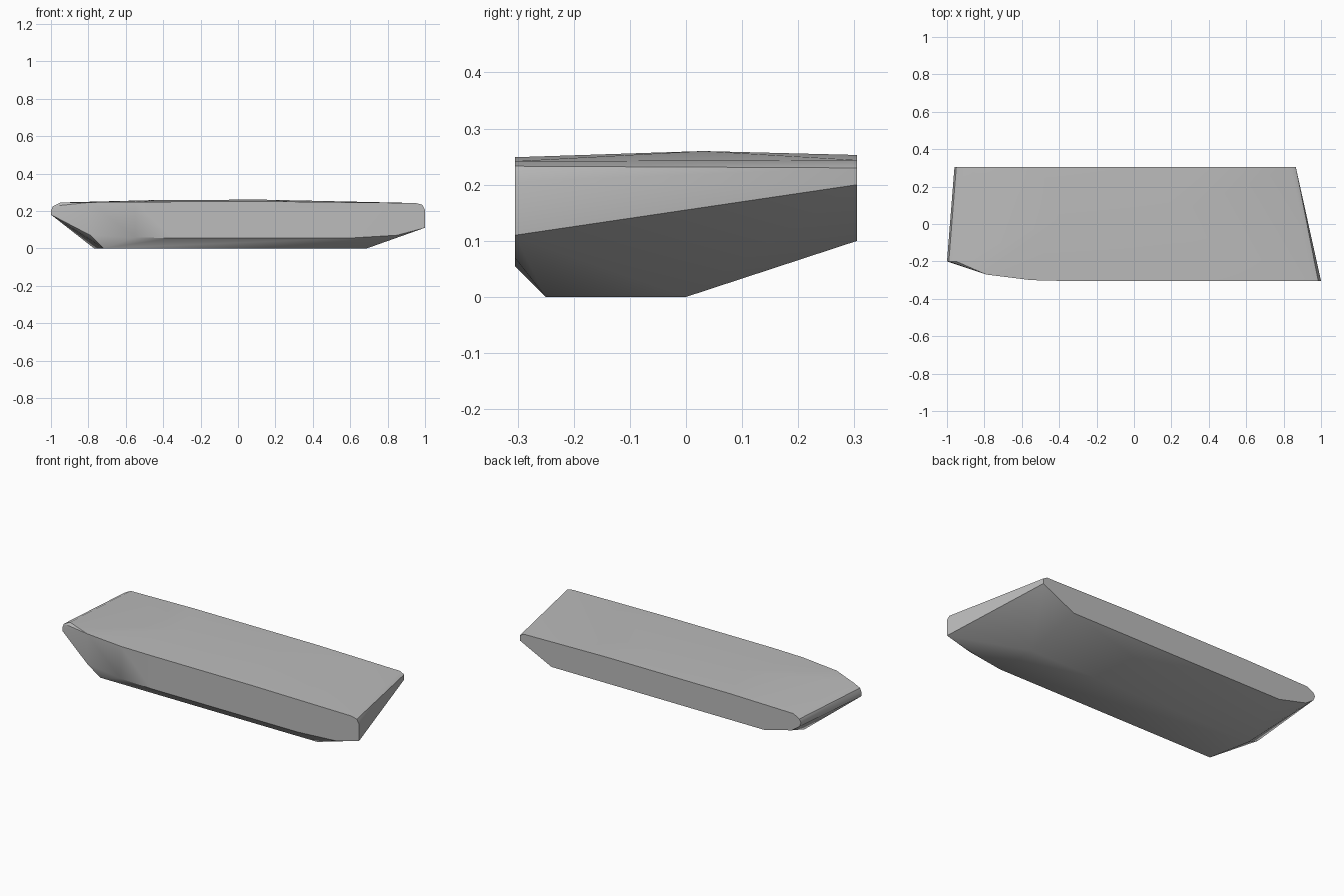
import bpy
import bmesh
import math

default_cube = bpy.data.objects.get("Cube")
if default_cube:
    bpy.data.objects.remove(default_cube, do_unlink=True)


def make_material(name, colour):
    material = bpy.data.materials.new(name)
    material.use_nodes = True
    material.diffuse_color = colour
    material.node_tree.nodes["Principled BSDF"].inputs["Base Color"].default_value = colour
    return material


def skin_sections(name, sections, material):
    """Stretch a tight convex skin over (x, z) outlines placed along y."""
    bm = bmesh.new()
    for y, outline in sections:
        for x, z in outline:
            bm.verts.new((x, y, z))
    hull = bmesh.ops.convex_hull(bm, input=bm.verts[:])
    spare = {v for key in ("geom_interior", "geom_unused") for v in hull[key]
             if isinstance(v, bmesh.types.BMVert)}
    bmesh.ops.delete(bm, geom=list(spare), context="VERTS")
    # Merge the triangles that lie in one plane
    bmesh.ops.dissolve_limit(bm, angle_limit=math.radians(0.3),
                             verts=bm.verts[:], edges=bm.edges[:])
    bmesh.ops.recalc_face_normals(bm, faces=bm.faces[:])
    mesh = bpy.data.meshes.new(name)
    bm.to_mesh(mesh)
    bm.free()
    mesh.materials.append(material)
    obj = bpy.data.objects.new(name, mesh)
    bpy.context.collection.objects.link(obj)
    return obj


# Front wall, with its rounded right-hand corner
front_wall = [(1, .11), (1, .205), (.985, .233), (.95, .242), (.3, .249),
              (-.35, .249), (-.35, .055), (.6, .055), (.85, .07)]
# Front wall curving back toward the left end
front_curve = [(-.55, .248), (-.55, .058)]
front_shoulder = [(-.79, .246), (-.79, .07)]
left_rim = [(-.95, .244), (-.99, .225), (-1, .2), (-1, .18)]
# Flat keel and gently domed deck
keel_front = [(.69, 0), (-.72, 0)]
keel_back = [(.69, 0), (-.77, 0)]
deck_crown = [(.14, .26), (-.4, .259)]
# Back wall, blunt on one end and tapering on the other
back_wall = [(.865, .2), (.865, .23), (.84, .244), (.3, .253), (-.5, .253),
             (-.91, .246), (-.95, .225), (-.96, .205), (-.95, .18),
             (-.9, .145), (-.72, .1), (.66, .1)]

grey = make_material("plain grey", (.5, .5, .5, 1))
slab = skin_sections("hull_slab", [
    (-.305, front_wall), (-.3, front_curve), (-.27, front_shoulder),
    (-.25, keel_front), (-.2, left_rim), (0, keel_back),
    (.03, deck_crown), (.305, back_wall)], grey)

# Smooth the soft curves and keep the main edges crisp
bpy.ops.object.select_all(action="DESELECT")
slab.select_set(True)
bpy.context.view_layer.objects.active = slab
bpy.ops.object.shade_smooth_by_angle(angle=math.radians(30))
